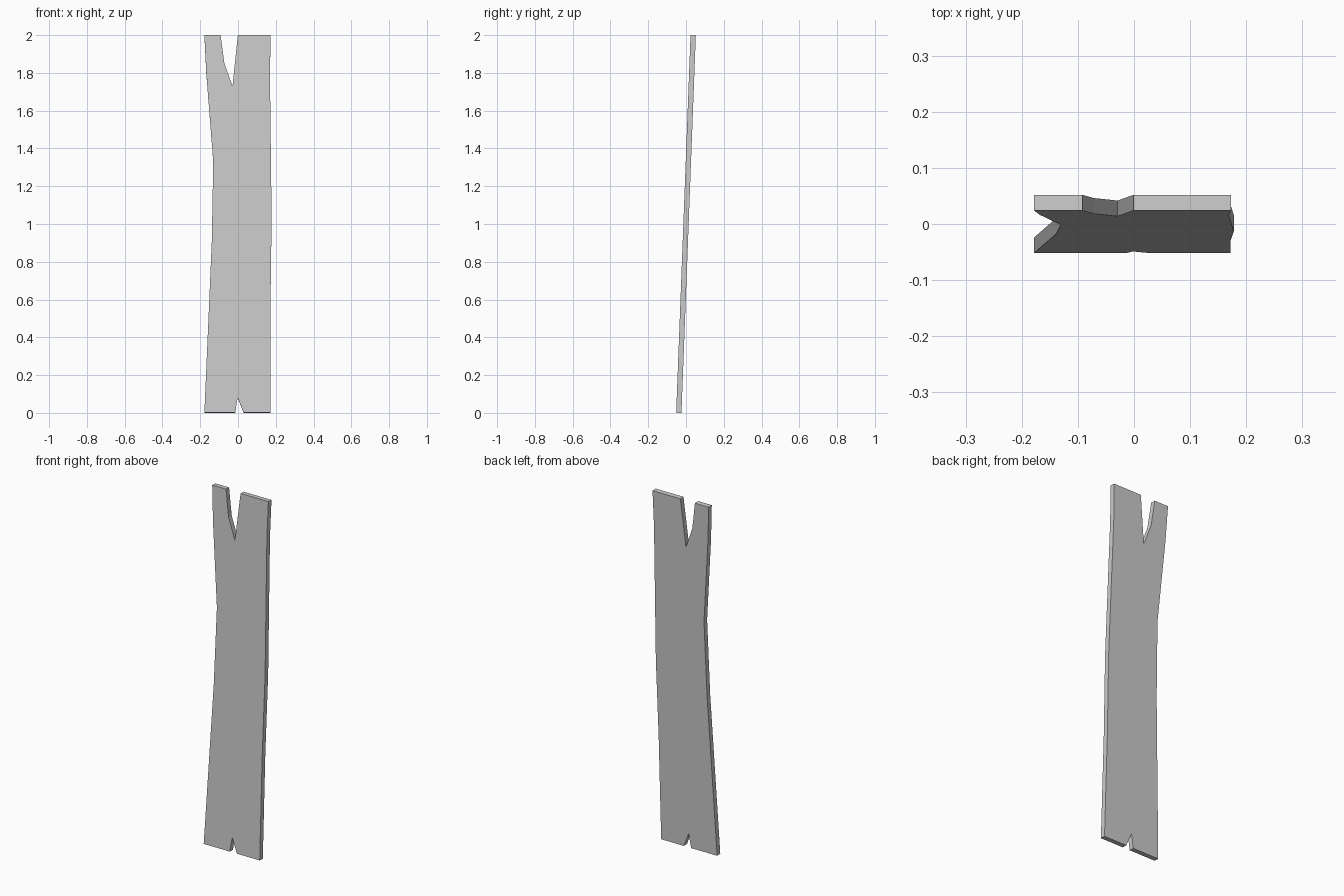
import bpy, bmesh, math
from mathutils import Matrix

if "Cube" in bpy.data.objects:
    bpy.data.objects.remove(bpy.data.objects["Cube"])

THICK, LEAN = 0.028, math.asin(0.038)

# plank outline (x, height), counter-clockwise seen from the front
outline = [
    (-0.178, 0), (-0.015, 0), (-0.002, 0.08), (0.03, 0), (0.172, 0),    # foot with small split
    (0.172, 0.58), (0.178, 1.03), (0.169, 1.80), (0.173, 2),            # right edge
    (-0.001, 2), (-0.029, 1.73), (-0.072, 1.85), (-0.092, 2),           # top split
    (-0.178, 2), (-0.168, 1.80), (-0.131, 1.33), (-0.139, 0.90),        # worn left edge
]

# extrude the outline to plank thickness
bm = bmesh.new()
face = bm.faces.new([bm.verts.new((x, -THICK / 2, z - 1)) for x, z in outline])
ext = bmesh.ops.extrude_face_region(bm, geom=[face])
moved = [v for v in ext["geom"] if isinstance(v, bmesh.types.BMVert)]
bmesh.ops.translate(bm, vec=(0, THICK, 0), verts=moved)
bmesh.ops.recalc_face_normals(bm, faces=bm.faces)

# lean the plank back, then rest it on the ground
bmesh.ops.transform(bm, matrix=Matrix.Rotation(-LEAN, 4, "X"), verts=bm.verts)
low = min(v.co.z for v in bm.verts)
bmesh.ops.translate(bm, vec=(0, 0, -low), verts=bm.verts)

mesh = bpy.data.meshes.new("plank")
bm.to_mesh(mesh)
bm.free()
bpy.context.collection.objects.link(bpy.data.objects.new("plank", mesh))
